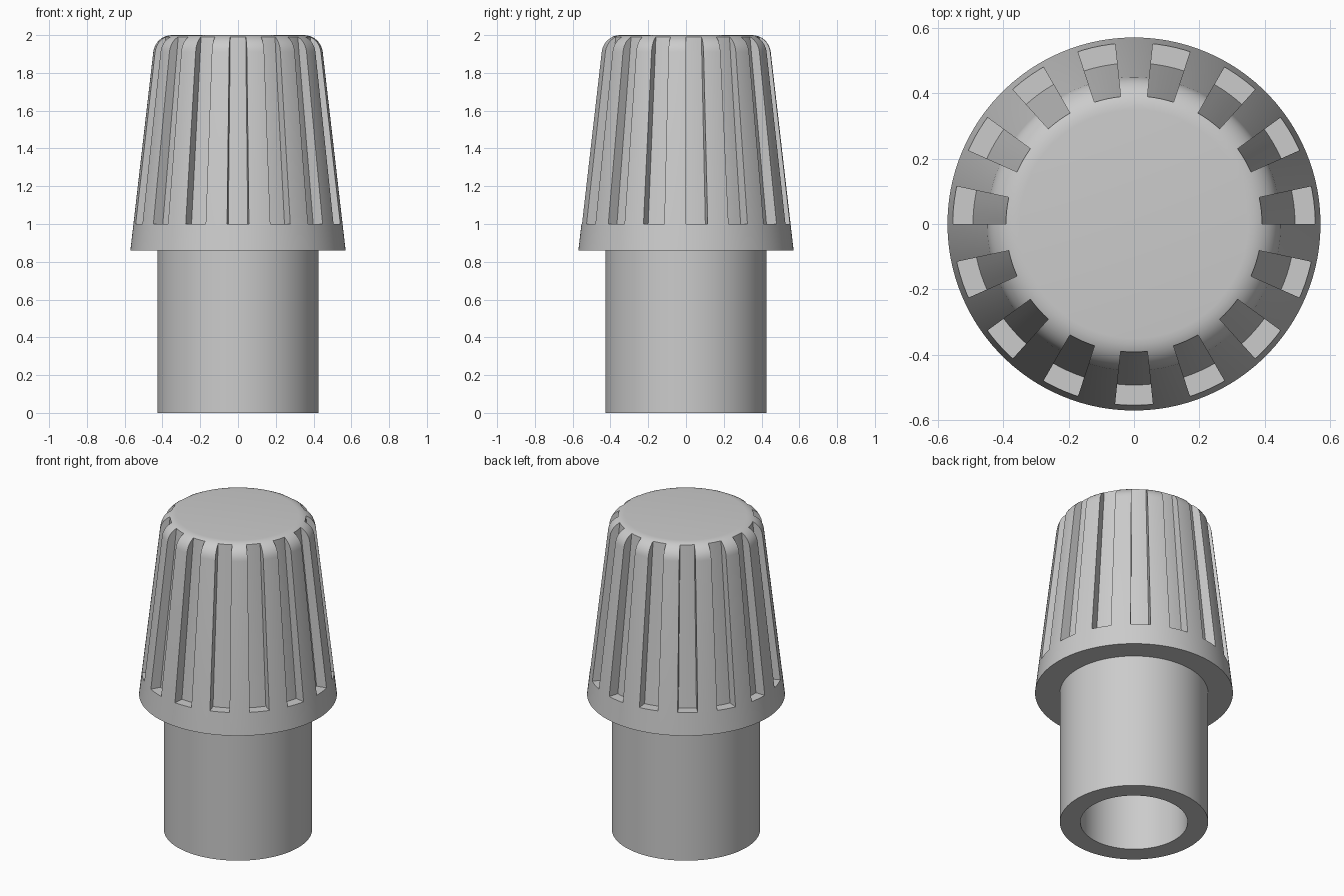
import bpy, bmesh, math

if "Cube" in bpy.data.objects:
    bpy.data.objects.remove(bpy.data.objects["Cube"])

SLOTS = 15
STEP = math.radians(3)


def cone_r(z):
    return 0.57 - 0.1154 * (z - 0.86)


def make_object(name, bm):
    bmesh.ops.remove_doubles(bm, verts=bm.verts, dist=1e-5)
    bmesh.ops.recalc_face_normals(bm, faces=bm.faces)
    mesh = bpy.data.meshes.new(name)
    bm.to_mesh(mesh)
    bm.free()
    obj = bpy.data.objects.new(name, mesh)
    bpy.context.collection.objects.link(obj)
    return obj


def point(r, z, a):
    return (r * math.cos(a), r * math.sin(a), z)


# Knob profile: blind bore, stem, tapered grip, rounded top
rho = 0.1
tilt = math.atan(0.1154)
z_tan = 2 - rho + rho * math.sin(tilt)
centre_r = cone_r(z_tan) - rho * math.cos(tilt)
profile = [(0.309, 1.6), (0.309, 0), (0.427, 0), (0.427, 0.86), (0.57, 0.86)]
for i in range(9):
    a = tilt + (math.pi / 2 - tilt) * i / 8
    profile.append((centre_r + rho * math.cos(a), 2 - rho + rho * math.sin(a)))

bm = bmesh.new()
n = 120
rings = [[bm.verts.new(point(r, z, (i + 0.5) * STEP)) for i in range(n)] for r, z in profile]
for lo, hi in zip(rings, rings[1:]):
    for i in range(n):
        j = (i + 1) % n
        bm.faces.new((lo[i], lo[j], hi[j], hi[i]))
bm.faces.new(rings[0])
bm.faces.new(rings[-1])
knob = make_object("ribbed_knob", bm)

# Wedge cutters for the grip slots
section = [(0.492, 1.0), (0.7, 1.0), (0.7, 2.1), (0.380, 2.1)]
bm = bmesh.new()
for k in range(SLOTS):
    start = math.radians(-96) + k * math.tau / SLOTS
    loops = [[bm.verts.new(point(r, z, start + s * STEP)) for r, z in section] for s in range(5)]
    for p, q in zip(loops, loops[1:]):
        for i in range(4):
            j = (i + 1) % 4
            bm.faces.new((p[i], p[j], q[j], q[i]))
    bm.faces.new(loops[0])
    bm.faces.new(loops[-1])
cutter = make_object("slot_cutter", bm)
cutter.hide_render = True

# Cut the slots
bpy.context.view_layer.objects.active = knob
knob.select_set(True)
cutter.select_set(False)
mod = knob.modifiers.new("slots", 'BOOLEAN')
mod.operation = 'DIFFERENCE'
mod.solver = 'EXACT'
mod.object = cutter
bpy.ops.object.modifier_apply(modifier=mod.name)
bpy.data.objects.remove(cutter)

# Single grey finish
mat = bpy.data.materials.new("plain grey")
mat.diffuse_color = (0.6, 0.6, 0.6, 1)
mat.use_nodes = True
mat.node_tree.nodes["Principled BSDF"].inputs["Base Color"].default_value = mat.diffuse_color
knob.data.materials.clear()
knob.data.materials.append(mat)
bpy.ops.object.shade_smooth_by_angle(angle=math.radians(30))
